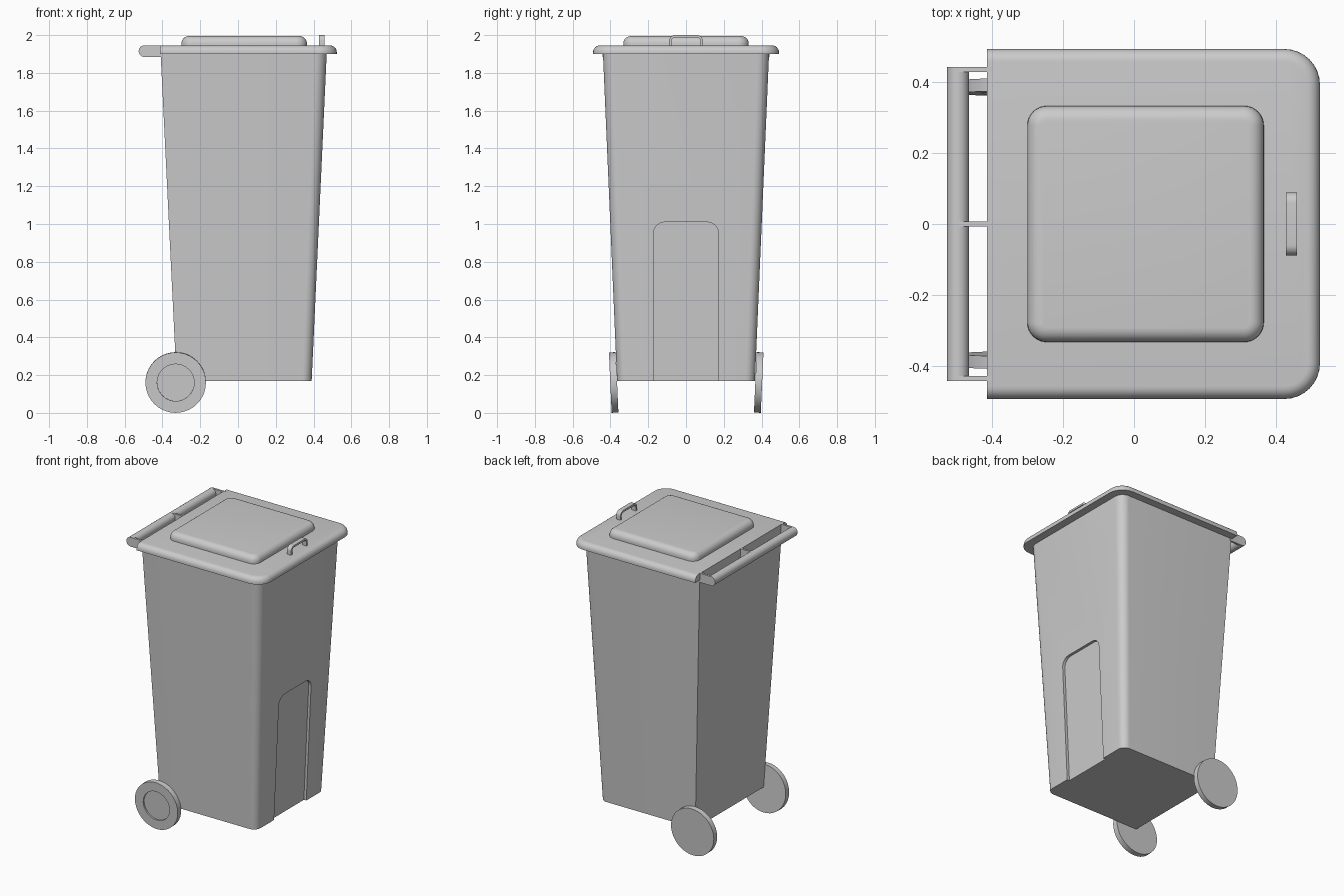
import bpy, bmesh
from math import pi, sin, cos, radians
from mathutils import Matrix

cube = bpy.data.objects.get("Cube")
if cube:
    bpy.data.objects.remove(cube, do_unlink=True)

grey = bpy.data.materials.new("bin_grey")
grey.use_nodes = True
colour = (0.6, 0.6, 0.6, 1)
grey.diffuse_color = colour
grey.node_tree.nodes["Principled BSDF"].inputs["Base Color"].default_value = colour


def loft(name, rings, smooth=True):
    """Skin a stack of equal-length rings and cap both ends."""
    bm = bmesh.new()
    rows = [[bm.verts.new(p) for p in ring] for ring in rings]
    n = len(rows[0])
    for a, b in zip(rows, rows[1:]):
        for i in range(n):
            j = (i + 1) % n
            bm.faces.new((a[i], a[j], b[j], b[i]))
    bm.faces.new(rows[0][::-1])
    bm.faces.new(rows[-1])
    bmesh.ops.recalc_face_normals(bm, faces=bm.faces)
    mesh = bpy.data.meshes.new(name)
    bm.to_mesh(mesh)
    bm.free()
    ob = bpy.data.objects.new(name, mesh)
    bpy.context.collection.objects.link(ob)
    mesh.materials.append(grey)
    if smooth:
        shade(ob)
    return ob


def shade(ob):
    bpy.ops.object.select_all(action='DESELECT')
    ob.select_set(True)
    bpy.context.view_layer.objects.active = ob
    bpy.ops.object.shade_smooth_by_angle(angle=radians(32))


def arc(cx, cy, r, start, end, n=8):
    angles = [start + (end - start) * i / n for i in range(n + 1)]
    return [(cx + r * cos(a), cy + r * sin(a)) for a in angles]


def outline(x0, x1, hy, front, back=0):
    """Rectangle with separate corner radii on the +x and -x ends."""
    pts = arc(x1 - front, hy - front, front, pi / 2, 0)
    pts += arc(x1 - front, front - hy, front, 0, -pi / 2)
    if back:
        pts += arc(x0 + back, back - hy, back, -pi / 2, -pi)
        pts += arc(x0 + back, hy - back, back, pi, pi / 2)
    else:
        pts += [(x0, -hy), (x0, hy)]
    return pts


def at_z(pts, z):
    return [(x, y, z) for x, y in pts]


def arch(hw, low, top, r):
    """Upright panel shape in (y, z) with rounded upper corners."""
    return ([(-hw, low)] + arc(r - hw, top - r, r, pi, pi / 2)
            + arc(hw - r, top - r, r, pi / 2, 0) + [(hw, low)])


# Tapered body with a recessed panel on its +x wall
BASE, RIM = 0.17, 1.91
body = loft("body", [at_z(outline(-0.325, 0.39, 0.365, 0.05), BASE),
                     at_z(outline(-0.41, 0.47, 0.44, 0.06), RIM)], False)


def wall(z):
    return 0.39 + 0.08 * (z - BASE) / (RIM - BASE)


panel = arch(0.172, 0.1, 1.01, 0.06)
cutter = loft("panel_cutter", [[(wall(z) + d, y, z) for y, z in panel]
                               for d in (-0.018, 0.1)], False)
cutter.hide_render = True
cut = body.modifiers.new("panel_recess", 'BOOLEAN')
cut.operation = 'DIFFERENCE'
cut.solver = 'EXACT'
cut.object = cutter
bpy.context.view_layer.objects.active = body
bpy.ops.object.modifier_apply(modifier=cut.name)
bpy.data.objects.remove(cutter, do_unlink=True)
shade(body)

# Lid with a rounded rim on three sides
rings = [at_z(outline(-0.413, 0.523, 0.492, 0.1), 1.9)]
for i in range(7):
    a = pi / 2 * i / 6
    d = 0.035 * (1 - cos(a))
    rings.append(at_z(outline(-0.413, 0.523 - d, 0.492 - d, 0.1 - d),
                      1.91 + 0.035 * sin(a)))
loft("lid", rings)

# Raised centre of the lid
rings = [at_z(outline(-0.3, 0.365, 0.332, 0.055, 0.055), 1.94)]
for i in range(7):
    a = pi / 2 * i / 6
    d = 0.04 * (1 - cos(a))
    r = 0.055 - d
    rings.append(at_z(outline(d - 0.3, 0.365 - d, 0.332 - d, r, r),
                      1.955 + 0.04 * sin(a)))
loft("lid_raised_centre", rings)

# Lid handle, an upright staple
hoop = arch(0.089, 1.94, 2.0, 0.03) + arch(0.076, 1.94, 1.987, 0.017)[::-1]
loft("lid_handle", [[(x, y, z) for y, z in hoop] for x in (0.428, 0.459)])

# Rear grab bar and its three brackets
BX, BZ, BR = -0.495, 1.915, 0.031
circle = arc(BX, BZ, BR, 0, 2 * pi, 24)[:-1]
loft("rear_bar", [[(x, y, z) for x, z in circle] for y in (-0.438, 0.438)])
bracket = arc(BX, BZ, BR, pi / 2, 3 * pi / 2, 12) + [(-0.4, BZ - BR), (-0.4, BZ + BR)]
for name, y in (("right", -0.434), ("middle", 0), ("left", 0.434)):
    loft(name + "_bar_bracket",
         [[(x, y + d, z) for x, z in bracket] for d in (-0.007, 0.007)])

# Wheels, leaning with the side walls, each with a dished hub
for name, y, lean in (("right", -0.383, 0.045), ("left", 0.385, -0.045)):
    steps = ((0.018, 0.16), (-0.018, 0.16), (-0.018, 0.098), (-0.008, 0.098))
    wheel = loft(name + "_wheel",
                 [[(x, d, z) for x, z in arc(0, 0, r, 0, 2 * pi, 40)[:-1]]
                  for d, r in steps])
    wheel.matrix_world = Matrix.Translation((-0.33, y, 0.161)) @ Matrix.Rotation(lean, 4, 'X')
